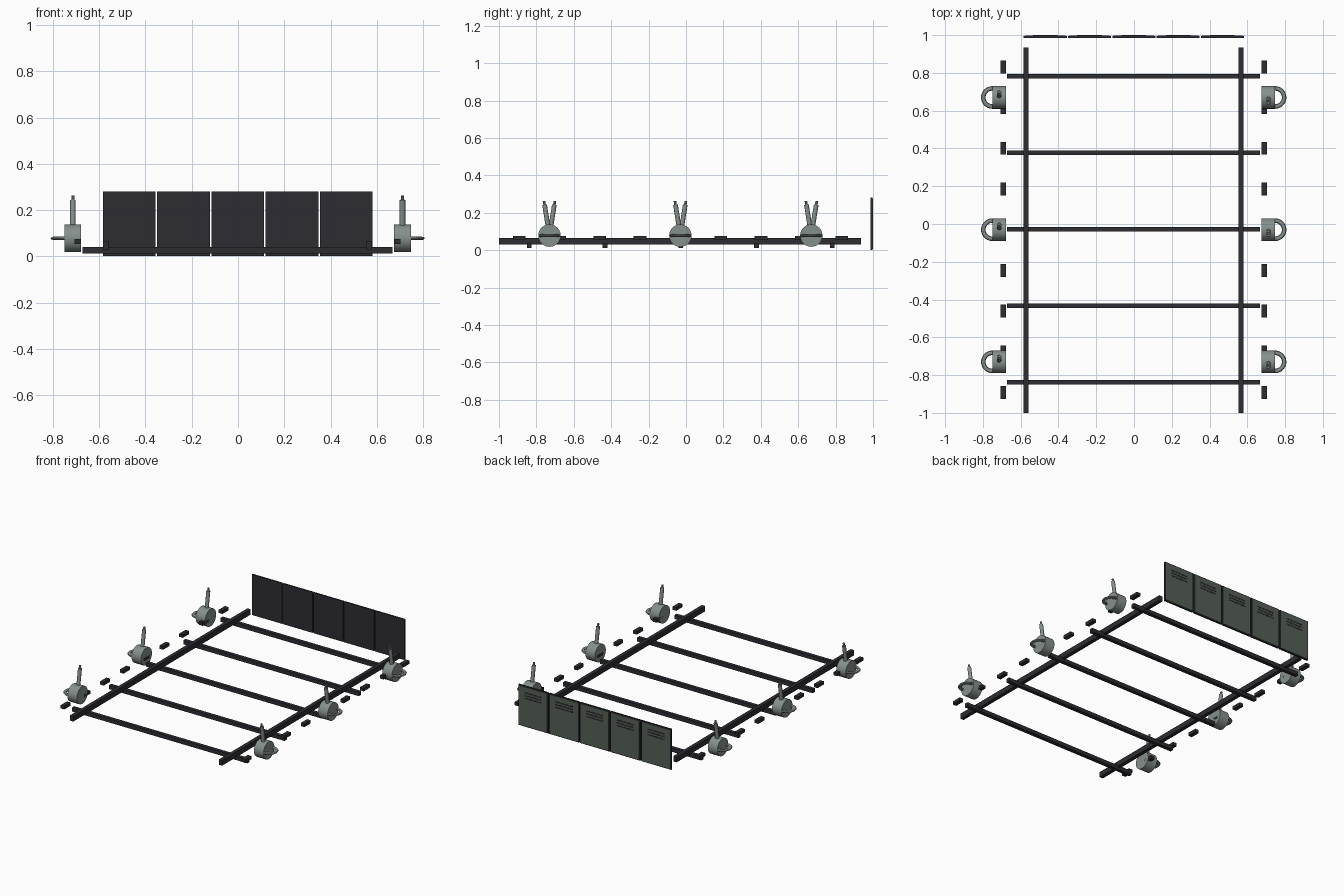
import bpy
from math import pi, radians
from mathutils import Matrix, Vector

cube = bpy.data.objects.get("Cube")
if cube:
    bpy.data.objects.remove(cube, do_unlink=True)


def material(name, rgb):
    m = bpy.data.materials.new(name)
    m.use_nodes = True
    m.diffuse_color = (*rgb, 1)
    m.node_tree.nodes["Principled BSDF"].inputs["Base Color"].default_value = (*rgb, 1)
    return m


DARK = material("dark_iron", (0.026, 0.025, 0.032))
GREEN = material("green_grey_paint", (0.09, 0.115, 0.092))
STEEL = material("grey_steel", (0.24, 0.28, 0.265))


def finish(name, mat, matrix, smooth=False):
    ob = bpy.context.object
    ob.name = name
    ob.data.materials.append(mat)
    ob.matrix_world = matrix
    if smooth:
        bpy.ops.object.shade_smooth_by_angle(angle=radians(35))
    return ob


def box(name, mat, center, size):
    bpy.ops.mesh.primitive_cube_add(size=1)
    return finish(name, mat, Matrix.Translation(center) @ Matrix.Diagonal((*size, 1)))


def cylinder(name, mat, matrix, radius, depth, sides=24):
    bpy.ops.mesh.primitive_cylinder_add(vertices=sides, radius=radius, depth=depth)
    return finish(name, mat, matrix, True)


# Long rails and cross bars
for side, x in (("right", -0.571), ("left", 0.566)):
    box(f"{side}_rail", DARK, (x, -0.032, 0.048), (0.026, 1.935, 0.036))
for i in range(5):
    box(f"cross_bar_{i + 1}", DARK, (-0.003, -0.838 + i * 0.405, 0.026), (1.34, 0.025, 0.027))

# Small side pads
for side, x in (("right", -0.692), ("left", 0.689)):
    for i in range(9):
        box(f"{side}_pad_{i + 1}", DARK, (x, -0.892 + i * 0.2155, 0.065), (0.028, 0.068, 0.022))


# Round padlock with an outward shackle and a tilted key
def padlock(name, x, y, turn):
    base = Matrix.Translation((x, y, 0.078)) @ Matrix.Rotation(turn, 4, "Z")
    cylinder(f"{name}_body", STEEL, base @ Matrix.Rotation(pi / 2, 4, "Y"), 0.06, 0.072)
    bpy.ops.mesh.primitive_torus_add(major_radius=0.048, minor_radius=0.012,
                                     major_segments=28, minor_segments=8)
    finish(f"{name}_shackle", STEEL,
           base @ Matrix.Translation((-0.036, 0, 0)) @ Matrix.Diagonal((1, 1, 0.6, 1)), True)
    tilt = base @ Matrix.Rotation(radians(-9), 4, "X")
    cylinder(f"{name}_key_stem", STEEL, tilt @ Matrix.Translation((0, 0, 0.105)), 0.0125, 0.125, 12)
    cylinder(f"{name}_key_tip", STEEL, tilt @ Matrix.Translation((0, 0, 0.176)), 0.007, 0.022, 10)


for i, y in enumerate((-0.73, -0.03, 0.67)):
    padlock(f"right_padlock_{i + 1}", -0.714, y, 0)
    padlock(f"left_padlock_{i + 1}", 0.711, y, pi)

# Row of back panels: dark plate, painted outer face, three vent slots
for i in range(5):
    x = -0.470 + i * 0.2345
    box(f"panel_{i + 1}", DARK, (x, 0.991, 0.141), (0.228, 0.01, 0.28))
    box(f"panel_face_{i + 1}", GREEN, (x, 0.997, 0.141), (0.214, 0.004, 0.268))
    for j in range(3):
        box(f"panel_{i + 1}_vent_{j + 1}", DARK, (x, 0.999, 0.236 - j * 0.019), (0.13, 0.002, 0.009))
